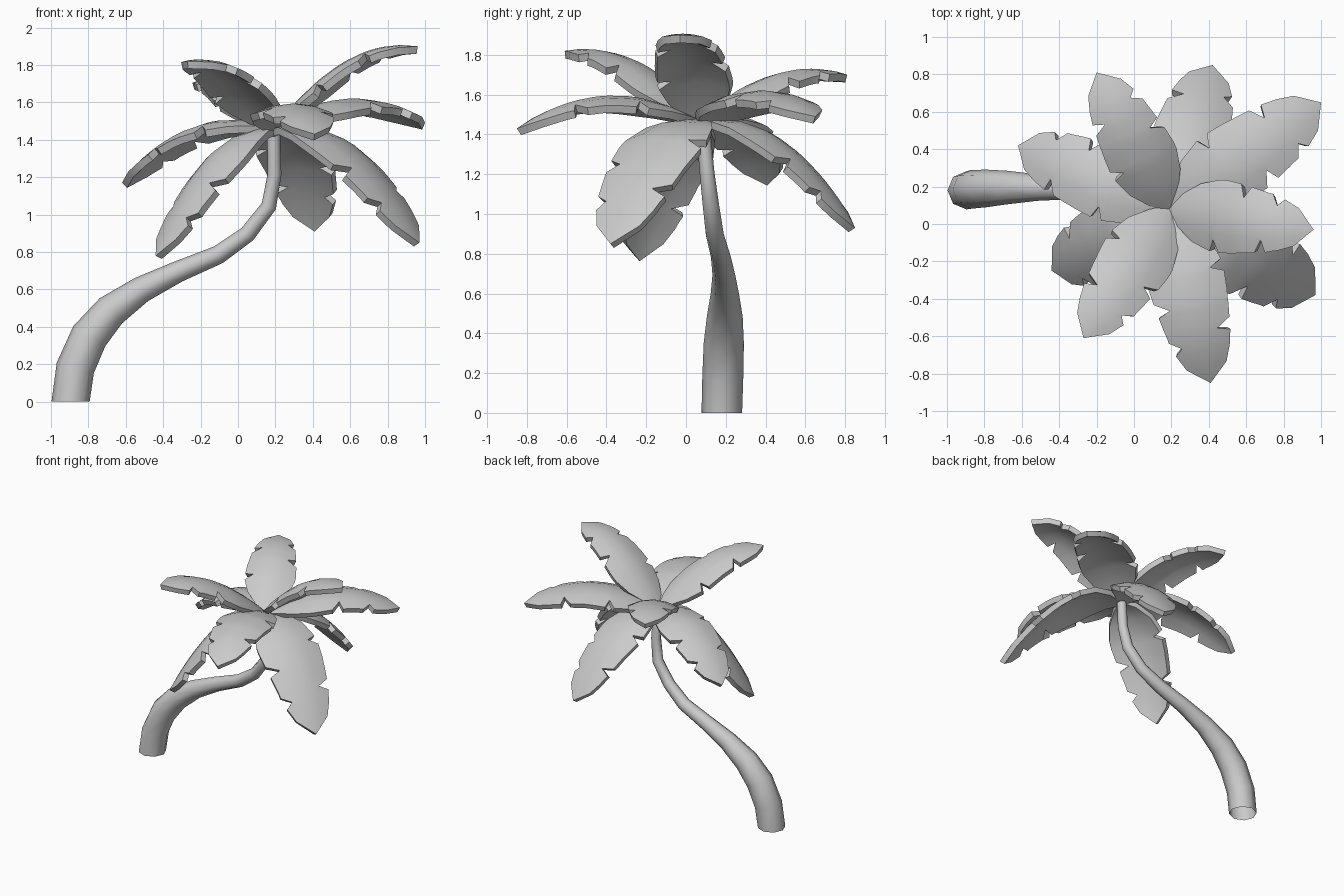
import bpy
import bmesh
import math
from mathutils import Vector

if "Cube" in bpy.data.objects:
    bpy.data.objects.remove(bpy.data.objects["Cube"])

grey = bpy.data.materials.new("plain_grey")
grey.use_nodes = True
colour = (0.6, 0.6, 0.6, 1)
grey.diffuse_color = colour
grey.node_tree.nodes["Principled BSDF"].inputs["Base Color"].default_value = colour


def finish(name, bm, angle):
    """Turn a bmesh into a smooth-shaded object with the shared material."""
    bmesh.ops.remove_doubles(bm, verts=bm.verts, dist=0.0005)
    bmesh.ops.recalc_face_normals(bm, faces=bm.faces)
    mesh = bpy.data.meshes.new(name)
    bm.to_mesh(mesh)
    bm.free()
    mesh.materials.append(grey)
    obj = bpy.data.objects.new(name, mesh)
    bpy.context.collection.objects.link(obj)
    bpy.ops.object.select_all(action='DESELECT')
    obj.select_set(True)
    bpy.context.view_layer.objects.active = obj
    bpy.ops.object.shade_smooth_by_angle(angle=math.radians(angle))
    return obj


def skin(bm, rows, closed):
    """Join neighbouring rows of vertices with quads."""
    for a, b in zip(rows, rows[1:]):
        n = len(a)
        for i in range(n if closed else n - 1):
            j = (i + 1) % n
            bm.faces.new((a[i], a[j], b[j], b[i]))


# Trunk: tapered rings along a bent path (x, y, z, radius), open at the foot
path = [
    (-0.895, 0.18, 0.0, 0.102), (-0.87, 0.185, 0.18, 0.103),
    (-0.795, 0.19, 0.35, 0.101), (-0.68, 0.195, 0.485, 0.09),
    (-0.515, 0.195, 0.6, 0.071), (-0.32, 0.19, 0.695, 0.057),
    (-0.105, 0.175, 0.785, 0.05), (0.05, 0.145, 0.895, 0.045),
    (0.165, 0.125, 1.045, 0.041), (0.195, 0.105, 1.215, 0.037),
    (0.19, 0.085, 1.45, 0.035),
]
SIDES = 8
bm = bmesh.new()
centres = [Vector(p[:3]) for p in path]
rings = []
for i, c in enumerate(centres):
    t = centres[min(i + 1, len(path) - 1)] - centres[max(i - 1, 0)]
    t = Vector((0, 0, 1)) if i == 0 else t.normalized()
    side = Vector((0, 1, 0))
    side = (side - t * side.dot(t)).normalized()
    up = side.cross(t)
    ring = []
    for k in range(SIDES):
        a = math.tau * k / SIDES
        ring.append(bm.verts.new(c + path[i][3] * (up * math.cos(a) + side * math.sin(a))))
    rings.append(ring)
skin(bm, rings, True)
bm.faces.new(rings[-1])
finish("trunk", bm, 50)

# Leaf outline: position along the leaf, half width, slit depth (sign picks the edge)
outline = [
    (0, 0.03, 0), (0.08, 0.095, 0), (0.2, 0.17, 0), (0.33, 0.207, 0),
    (0.37, 0.21, -0.07), (0.4, 0.21, 0), (0.5, 0.202, 0), (0.55, 0.195, 0.07),
    (0.58, 0.192, 0), (0.66, 0.18, 0), (0.7, 0.173, -0.07), (0.73, 0.17, 0),
    (0.77, 0.158, 0.05), (0.81, 0.148, 0), (0.9, 0.11, 0), (1, 0, 0),
]
CROWN = Vector((0.19, 0.08, 1.46))
STEPS = 60


def leaf(name, tip, mid_z, flip):
    """Arched leaf from the crown to its tip, passing its middle at mid_z."""
    tip = Vector(tip)
    mid = (CROWN + tip) / 2
    ctrl = mid.copy()
    ctrl.z = 2 * mid_z - mid.z
    side = (tip - CROWN).cross(Vector((0, 0, 1))).normalized()
    size = (tip - CROWN).length / 0.96

    def arch(u):
        return CROWN * (1 - u) ** 2 + ctrl * 2 * u * (1 - u) + tip * u * u

    # Running length along the arch, so the outline is spaced evenly on it
    run = [0]
    for k in range(STEPS):
        run.append(run[-1] + (arch((k + 1) / STEPS) - arch(k / STEPS)).length)

    bm = bmesh.new()
    rows = []
    for s, w, slit in outline:
        k = next(k for k in range(STEPS) if run[k + 1] >= s * run[-1] - 1e-6)
        u = (k + (s * run[-1] - run[k]) / (run[k + 1] - run[k])) / STEPS
        p = arch(u)
        t = ((ctrl - CROWN) * (1 - u) + (tip - ctrl) * u).normalized()
        normal = side.cross(t)
        row = []
        for f in (-1, -0.5, 0, 0.5, 1):
            v = f * w
            if abs(f) == 1 and f * slit * flip > 0:
                v -= f * abs(slit)
            row.append(bm.verts.new(p + side * v * size - normal * 1.2 * v * v))
        rows.append(row)
    skin(bm, rows, False)
    obj = finish(name, bm, 35)
    # Make sure the upper side faces up, then thicken downwards
    if sum(f.normal.z for f in obj.data.polygons) < 0:
        obj.data.flip_normals()
    solid = obj.modifiers.new("thickness", 'SOLIDIFY')
    solid.thickness = 0.04
    solid.offset = -1
    bpy.ops.object.modifier_apply(modifier=solid.name)
    bpy.ops.object.shade_smooth_by_angle(angle=math.radians(35))


# Nine leaves around the crown: tip, middle height, which edge the first slit is on
leaves = {
    "leaf_left_back": ((1.0, 0.65, 1.49), 1.62, 1),
    "leaf_back": ((0.42, 0.85, 0.93), 1.38, 1),
    "leaf_right_back_raised": ((-0.2, 0.81, 1.7), 1.7, 1),
    "leaf_right_front_raised": ((-0.27, -0.61, 1.82), 1.765, -1),
    "leaf_left_raised": ((0.96, -0.03, 1.9), 1.82, -1),
    "leaf_right": ((-0.62, 0.42, 1.17), 1.475, 1),
    "leaf_right_front_low": ((-0.44, -0.25, 0.78), 1.31, -1),
    "leaf_front": ((0.41, -0.85, 1.43), 1.595, 1),
    "leaf_left_front_low": ((0.97, -0.38, 0.85), 1.37, 1),
}
for name, (tip, mid_z, flip) in leaves.items():
    leaf(name, tip, mid_z, flip)
